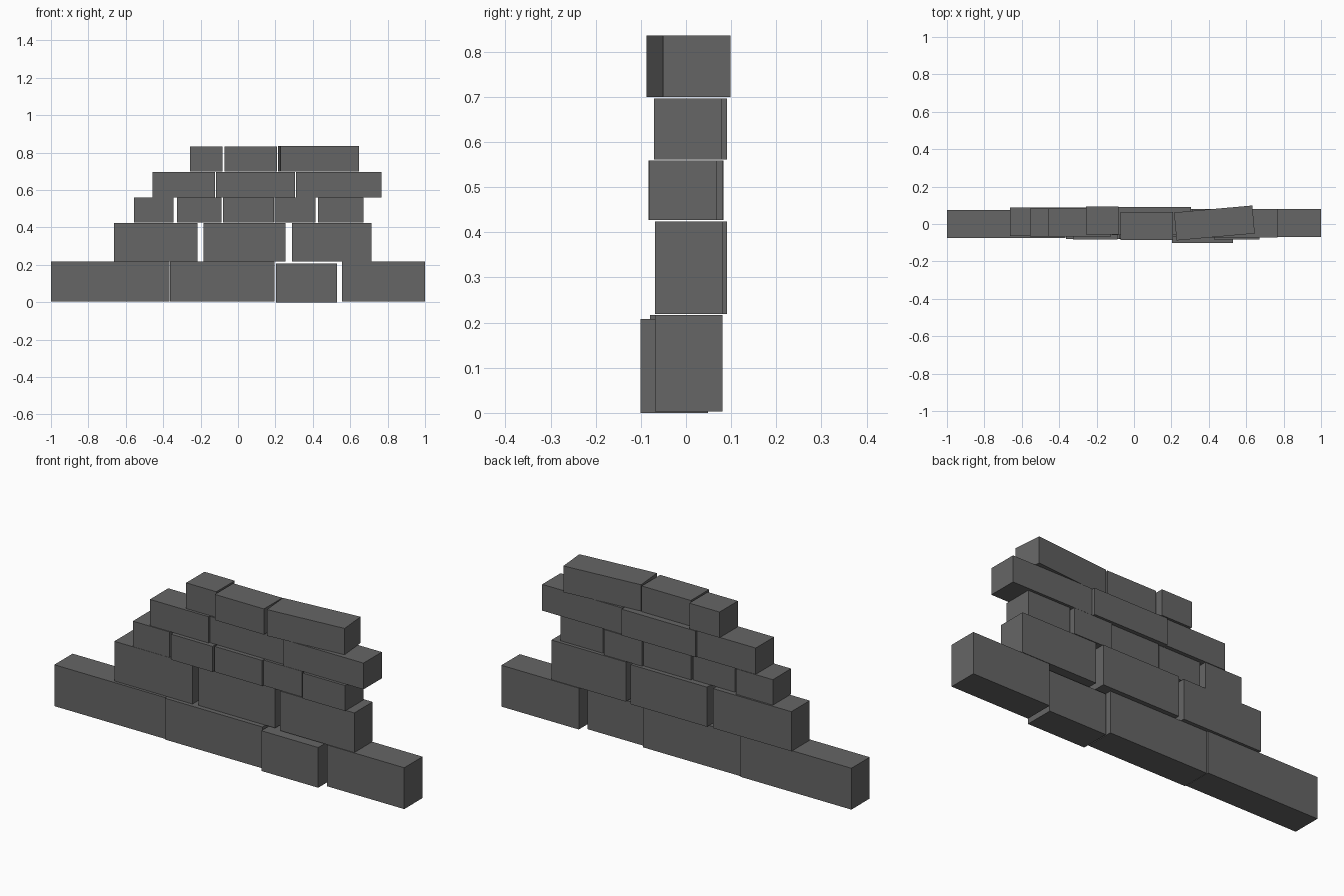
import bpy
from math import radians

DEPTH = 0.15  # every brick has the same thickness

# Dark grey stone
stone = bpy.data.materials.new("dark_stone")
stone.diffuse_color = (0.133, 0.133, 0.133, 1)


def brick(name, x0, x1, z0, z1, y, turn=0.0):
    """Box brick spanning x0..x1 and z0..z1, pushed in or out by y."""
    bpy.ops.mesh.primitive_cube_add(size=1, location=((x0 + x1) / 2, y, (z0 + z1) / 2))
    ob = bpy.context.object
    ob.name = name
    ob.scale = (x1 - x0, DEPTH, z1 - z0)
    ob.rotation_euler.z = radians(turn)
    ob.data.materials.append(stone)
    return ob


# Regular courses: bottom, top, then (left, right, y offset) per brick
courses = [
    (0.003, 0.217, [(-1.0, -0.365, 0.001), (-0.363, 0.196, -0.005), (0.557, 1.0, 0.006)]),
    (0.219, 0.424, [(-0.664, -0.216, 0.012), (-0.184, 0.254, 0.016), (0.288, 0.714, 0.006)]),
    (0.427, 0.559, [(-0.555, -0.344, 0.008), (-0.326, -0.088, -0.008), (-0.080, 0.192, -0.002),
                    (0.195, 0.414, 0.006), (0.428, 0.670, -0.007)]),
    (0.561, 0.697, [(-0.458, -0.122, 0.009), (-0.118, 0.305, 0.016), (0.310, 0.768, 0.004)]),
    (0.700, 0.833, [(-0.257, -0.084, 0.018), (-0.073, 0.208, -0.010)]),
]
for row, (z0, z1, bricks) in enumerate(courses, 1):
    for col, (x0, x1, y) in enumerate(bricks, 1):
        brick(f"course_{row}_brick_{col}", x0, x1, z0, z1, y)

# Protruding short brick in the bottom course
brick("protruding_base_brick", 0.204, 0.530, 0.0, 0.208, -0.026)

# Loose, slightly turned brick on top
brick("turned_top_brick", 0.220, 0.640, 0.700, 0.836, 0.0055, 5.1)
